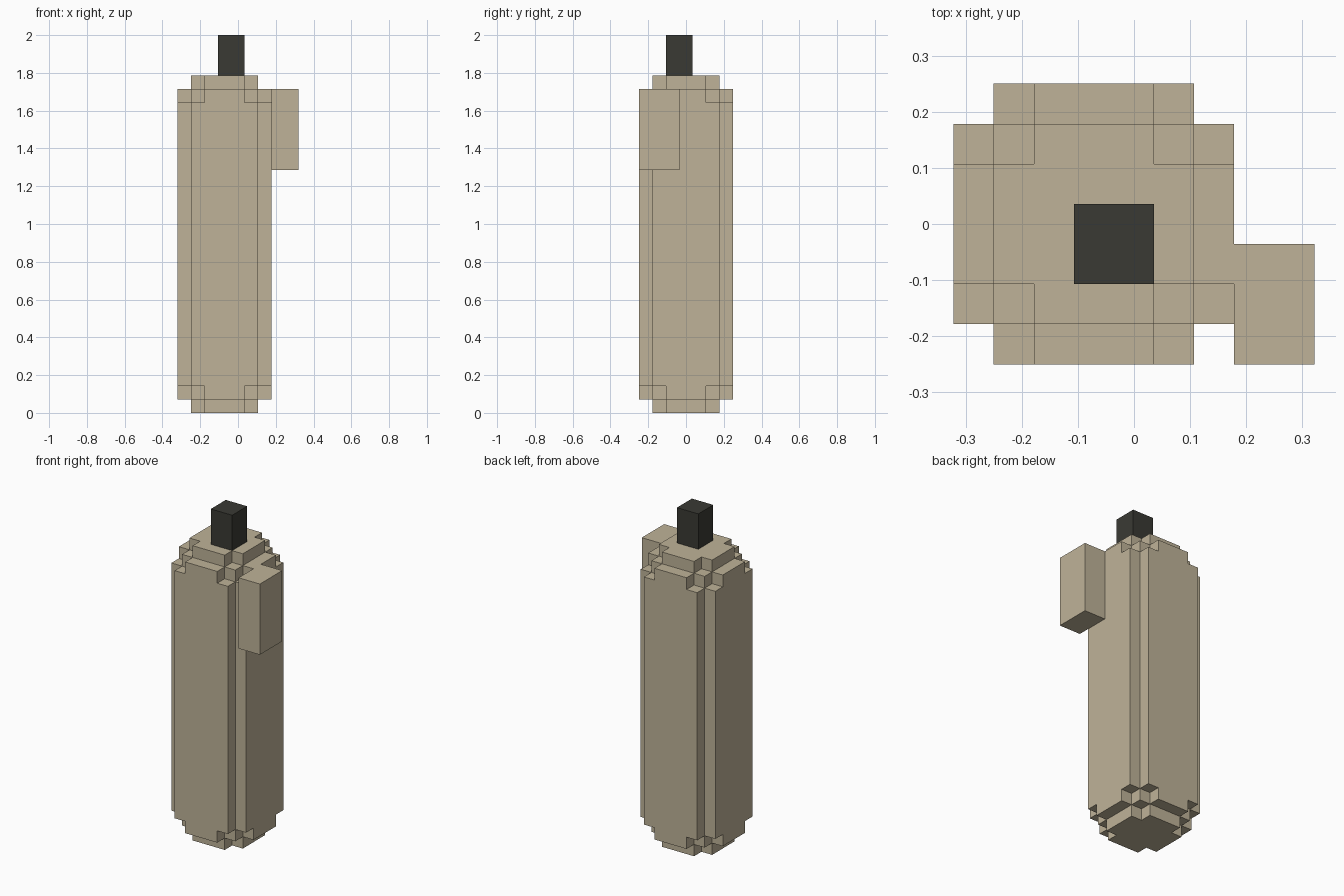
import bpy
import bmesh
from itertools import product
from mathutils import Vector

if "Cube" in bpy.data.objects:
    bpy.data.objects.remove(bpy.data.objects["Cube"])

U = 1 / 14  # size of one block


def material(name, rgb):
    mat = bpy.data.materials.new(name)
    mat.use_nodes = True
    mat.diffuse_color = (*rgb, 1)
    mat.node_tree.nodes["Principled BSDF"].inputs["Base Color"].default_value = (*rgb, 1)
    return mat


def block_shape(name, cells, origin, mat):
    """Skin a set of block cells with only their outer faces."""
    bm = bmesh.new()
    origin = Vector(origin)
    for cell in cells:
        for axis, side in product(range(3), (0, 1)):
            neighbour = list(cell)
            neighbour[axis] += 2 * side - 1
            if tuple(neighbour) in cells:
                continue
            corners = []
            for a, b in ((0, 0), (1, 0), (1, 1), (0, 1)):
                p = Vector(cell)
                p[axis] += side
                p[(axis + 1) % 3] += a
                p[(axis + 2) % 3] += b
                corners.append(bm.verts.new((p + origin) * U))
            bm.faces.new(corners if side else corners[::-1])
    # Join the block faces into large flat faces
    bmesh.ops.remove_doubles(bm, verts=bm.verts, dist=U / 100)
    bmesh.ops.dissolve_limit(bm, angle_limit=0.01, verts=bm.verts, edges=bm.edges)
    mesh = bpy.data.meshes.new(name)
    bm.to_mesh(mesh)
    bm.free()
    mesh.materials.append(mat)
    obj = bpy.data.objects.new(name, mesh)
    bpy.context.collection.objects.link(obj)
    return obj


def box_cells(size):
    return set(product(*(range(n) for n in size)))


def rounded_cells(size):
    """Box of cells with stepped edges and corners."""
    def depth(cell):
        return sum(min(c, n - 1 - c, 2) for c, n in zip(cell, size))
    return {c for c in box_cells(size) if depth(c) >= 3}


tan = material("tan", (0.52, 0.45, 0.315))
charcoal = material("charcoal", (0.042, 0.042, 0.034))

# Tall stepped body, side block and top stem
block_shape("body", rounded_cells((7, 7, 25)), (-4.5, -3.5, 0), tan)
block_shape("side_block", box_cells((2, 3, 6)), (2.5, -3.5, 18), tan)
block_shape("top_stem", box_cells((2, 2, 3)), (-1.5, -1.5, 25), charcoal)
